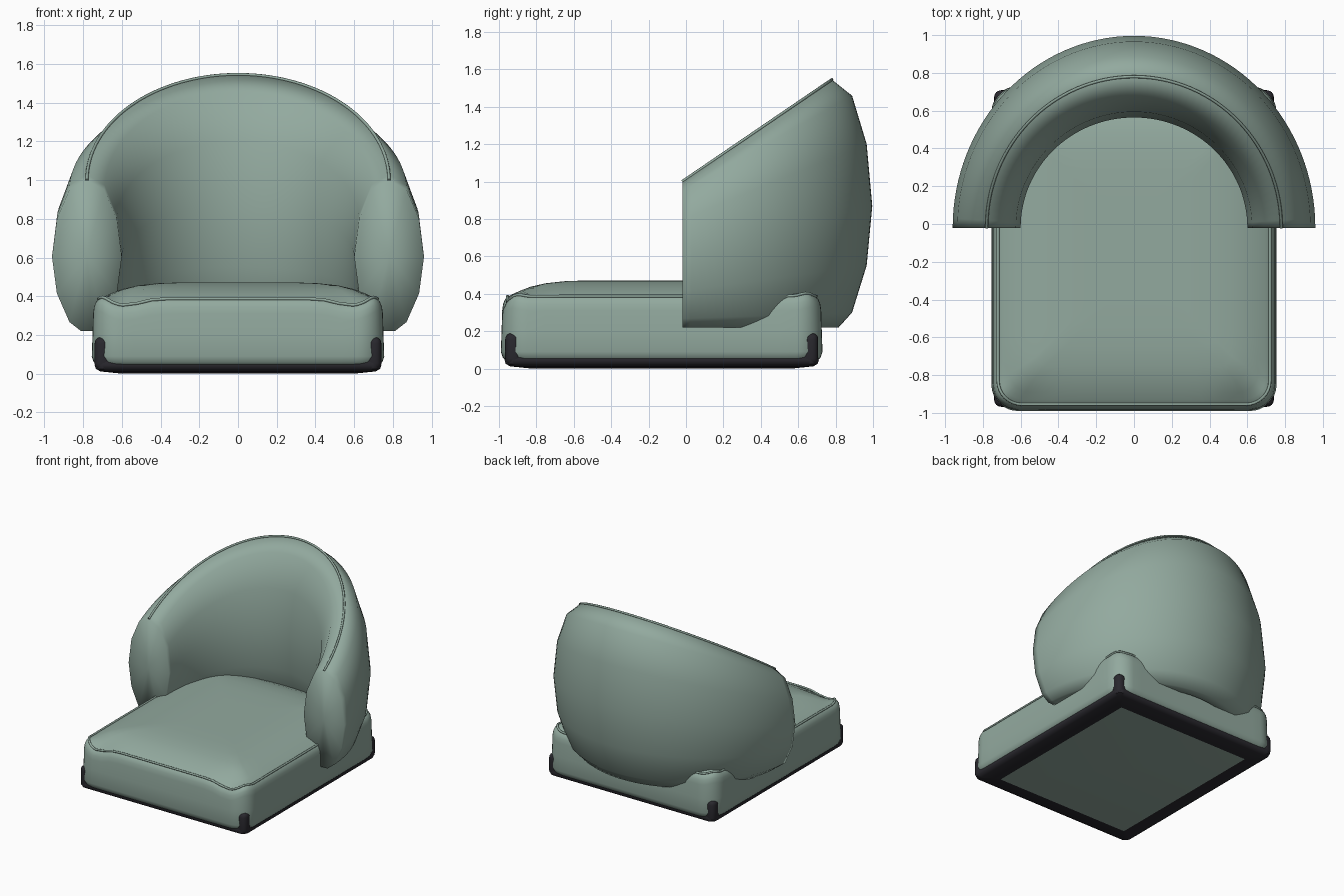
import bpy, bmesh
from math import sin, cos, pi, exp

cube = bpy.data.objects.get("Cube")
if cube:
    bpy.data.objects.remove(cube)


def material(name, rgb):
    m = bpy.data.materials.new(name)
    m.use_nodes = True
    m.diffuse_color = (*rgb, 1)
    bsdf = m.node_tree.nodes["Principled BSDF"]
    bsdf.inputs["Base Color"].default_value = (*rgb, 1)
    bsdf.inputs["Roughness"].default_value = 0.8
    return m


GREEN = material("sage green fabric", (0.29, 0.40, 0.345))
BLACK = material("dark plastic", (0.022, 0.021, 0.027))
CY = -0.13  # centre of the seat in y


def finish(name, bm, mats, angle=None):
    bmesh.ops.recalc_face_normals(bm, faces=bm.faces)
    me = bpy.data.meshes.new(name)
    bm.to_mesh(me)
    bm.free()
    ob = bpy.data.objects.new(name, me)
    bpy.context.collection.objects.link(ob)
    for m in mats:
        me.materials.append(m)
    bpy.ops.object.select_all(action='DESELECT')
    ob.select_set(True)
    bpy.context.view_layer.objects.active = ob
    if angle:
        bpy.ops.object.shade_smooth_by_angle(angle=angle)
    else:
        bpy.ops.object.shade_smooth()
    return ob


def rounded_rect(hx, hy, r, edge=16, arc=8):
    """Outline of a rounded rectangle with subdivided edges."""
    corners = [(1, 1, 0), (-1, 1, pi / 2), (-1, -1, pi), (1, -1, 1.5 * pi)]
    arcs = [[(sx * (hx - r) + r * cos(a + k * pi / 2 / arc),
              sy * (hy - r) + r * sin(a + k * pi / 2 / arc))
             for k in range(arc + 1)] for sx, sy, a in corners]
    pts = []
    for i, c in enumerate(arcs):
        pts += c
        (x0, y0), (x1, y1) = c[-1], arcs[(i + 1) % 4][0]
        pts += [(x0 + (x1 - x0) * k / edge, y0 + (y1 - y0) * k / edge)
                for k in range(1, edge)]
    return [(x, y + CY) for x, y in pts]


def loft(bm, rings, close=True):
    loops = [[bm.verts.new(p) for p in ring] for ring in rings]
    n = len(loops[0])
    for a, b in zip(loops, loops[1:]):
        for i in range(n):
            j = (i + 1) % n
            bm.faces.new((a[i], a[j], b[j], b[i]))
    if close:
        return bm.faces.new(loops[0]), bm.faces.new(loops[-1])
    return loops


def piping(name, pts, radius, cyclic):
    cu = bpy.data.curves.new(name, 'CURVE')
    cu.dimensions = '3D'
    cu.bevel_depth = radius
    cu.bevel_resolution = 2
    cu.use_fill_caps = True
    sp = cu.splines.new('POLY')
    sp.points.add(len(pts) - 1)
    for p, co in zip(sp.points, pts):
        p.co = (*co, 1)
    sp.use_cyclic_u = cyclic
    cu.materials.append(GREEN)
    ob = bpy.data.objects.new(name, cu)
    bpy.context.collection.objects.link(ob)


# Seat: stacked outlines, with the top rim puckered near the corners
def pucker(x, y, z, inset):
    if z < 0.3:
        return z
    fade = exp(-(inset / 0.17) ** 2)
    front = max(0, min(1, (-0.7 - y) / 0.2))
    dip = 0.035 * exp(-((abs(x) - 0.58) / 0.1) ** 2) * front
    corner = 0.02 * exp(-((abs(x) - 0.71) / 0.05) ** 2
                        - ((abs(y - CY) - 0.79) / 0.06) ** 2)
    return z + (corner - dip) * fade


def seat_ring(inset, z):
    pts = rounded_rect(0.755 - inset, 0.86 - inset, max(0.14 - 0.4 * inset, 0.05))
    return [(x, y, pucker(x, y, z, inset)) for x, y in pts]


bm = bmesh.new()
loft(bm, [seat_ring(i, z) for i, z in (
    (0.03, 0.04), (0.01, 0.06), (0, 0.09), (0.004, 0.2), (0.007, 0.31),
    (0.012, 0.345), (0.022, 0.37), (0.035, 0.383), (0.06, 0.397),
    (0.1, 0.415), (0.16, 0.438), (0.24, 0.456), (0.34, 0.467),
    (0.45, 0.471), (0.6, 0.472))])
finish("seat_cushion", bm, [GREEN], pi / 3)
piping("seat_piping", seat_ring(0.035, 0.387), 0.008, True)

# Bottom frame with fabric underside panel
bm = bmesh.new()
rings = []
for inset, z in ((0.03, 0.075), (0.005, 0.065), (0, 0.045), (0.006, 0.025),
                 (0.03, 0.012), (0.145, 0)):
    rings.append([(x, y, z) for x, y in rounded_rect(
        0.74 - inset, 0.84 - inset, max(0.05 - inset * 0.5, 0.008))])
top, panel = loft(bm, rings)
panel.material_index = 1
finish("bottom_frame", bm, [BLACK, GREEN], pi / 4)

# Corner guards
for side, sx in (("left", 1), ("right", -1)):
    for end, y in (("front", -0.923), ("back", 0.663)):
        bm = bmesh.new()
        bmesh.ops.create_cube(bm, size=1)
        for v in bm.verts:
            v.co = (sx * 0.696 + v.co.x * 0.088, y + v.co.y * 0.088,
                    0.105 + v.co.z * 0.17)
        bmesh.ops.bevel(bm, geom=bm.edges[:], offset=0.034, segments=4,
                        profile=0.5, affect='EDGES')
        finish(f"{end}_{side}_corner_guard", bm, [BLACK])

# Wraparound backrest: lens-shaped section swept round a half ellipse
half = [(0.09, 0.935), (0.155, 0.74), (0.18, 0.49), (0.155, 0.25),
        (0.09, 0.06), (0.03, 0)]
section = [(0, 1)] + half + [(-d, t) for d, t in reversed(half)]
STEPS = 64


def shell_point(a, d, t):
    ridge = 1.0 + 0.545 * sin(a)
    return ((0.78 + d) * cos(a), -0.02 + (0.80 + 1.2 * d) * sin(a),
            0.22 + t * (ridge - 0.22))


angles = [pi * k / STEPS for k in range(STEPS + 1)]
bm = bmesh.new()
loops = loft(bm, [[shell_point(a, d, t) for d, t in section] for a in angles], False)
for a, loop in ((0, loops[0]), (pi, loops[-1])):
    # arm fronts, fanned from the middle for a soft shaded end
    mid = bm.verts.new(shell_point(a, 0, 0.5))
    for i, v in enumerate(loop):
        bm.faces.new((v, loop[(i + 1) % len(loop)], mid))
finish("backrest", bm, [GREEN])
piping("backrest_piping", [shell_point(a, 0, 1) for a in angles], 0.008, False)
